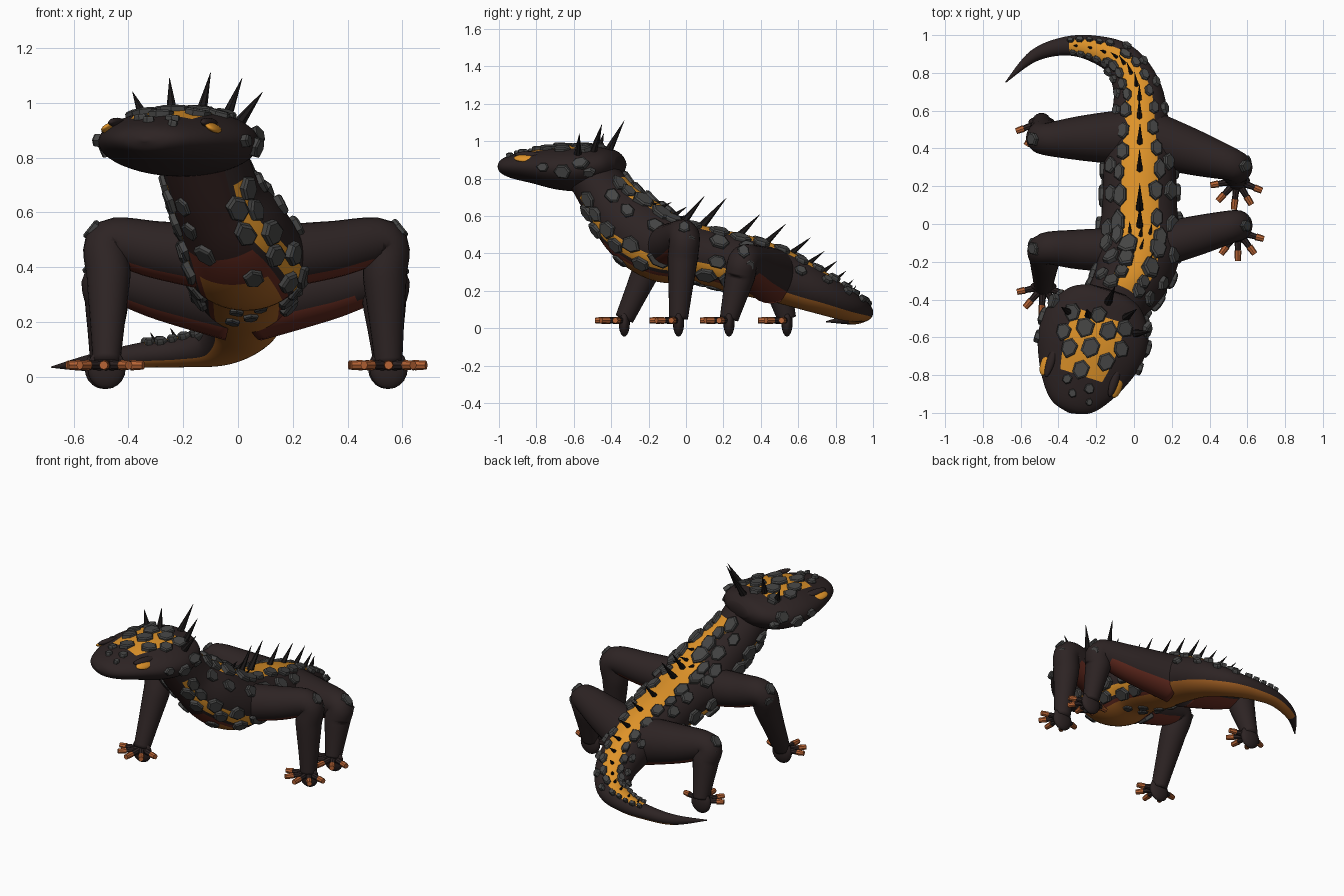
import bpy, bmesh, math, random
from mathutils import Vector, Matrix

random.seed(4)
if "Cube" in bpy.data.objects:
    bpy.data.objects.remove(bpy.data.objects["Cube"])

MATS = {}
def material(name, rgb):
    m = bpy.data.materials.new(name)
    m.use_nodes = True
    m.diffuse_color = (*rgb, 1)
    m.node_tree.nodes["Principled BSDF"].inputs["Base Color"].default_value = (*rgb, 1)
    MATS[name] = m

material("dark_skin", (.026, .017, .017))
material("throat_maroon", (.028, .013, .012))
material("rust", (.13, .024, .014))
material("belly_amber", (.39, .125, .018))
material("glowing_orange", (.73, .29, .022))
material("stone_grey", (.06, .06, .059))
material("spike_black", (.011, .009, .009))
material("claw_copper", (.47, .125, .035))
Z, Y = Vector((0, 0, 1)), Vector((0, 1, 0))

def finish(bm, name, mats, smooth):
    bmesh.ops.recalc_face_normals(bm, faces=bm.faces)
    me = bpy.data.meshes.new(name)
    for f in bm.faces:
        f.smooth = smooth
    bm.to_mesh(me)
    bm.free()
    ob = bpy.data.objects.new(name, me)
    bpy.context.collection.objects.link(ob)
    for m in mats:
        me.materials.append(MATS[m])

def section(st, u):
    """Catmull-Rom through stations (x, y, z, half width, half height)."""
    i = max(0, min(int(u), len(st) - 2))
    t = u - i
    a, b, c, d = (st[max(0, min(k, len(st) - 1))] for k in range(i - 1, i + 3))
    return [.5 * (2 * q + (r - p) * t + (2 * p - 5 * q + 4 * r - s) * t * t
                  + (3 * q - p - 3 * r + s) * t ** 3) for p, q, r, s in zip(a, b, c, d)]

def surface(st, u, deg, ref=Z):
    """Point, normal and lengthwise tangent; deg is measured from the top."""
    e = .02
    top = len(st) - 1
    s = section(st, u)
    tan = (Vector(section(st, min(u + e, top))[:3]) - Vector(section(st, max(u - e, 0))[:3])).normalized()
    side = tan.cross(ref).normalized()
    up = side.cross(tan)
    sn, cs = math.sin(math.radians(deg)), math.cos(math.radians(deg))
    w, h = max(s[3], .002), max(s[4], .002)
    point = Vector(s[:3]) + side * w * sn + up * h * cs
    return point, (side * sn / w + up * cs / h).normalized(), tan

def loft(name, st, rule, mats, ref=Z, sub=8, n=48):
    bm = bmesh.new()
    rings = []
    for k in range((len(st) - 1) * sub + 1):
        rings.append([bm.verts.new(surface(st, k / sub, j * 360 / n, ref)[0]) for j in range(n)])
    tags = []
    for k in range(len(rings) - 1):
        for j in range(n):
            f = bm.faces.new((rings[k][j], rings[k][(j + 1) % n], rings[k + 1][(j + 1) % n], rings[k + 1][j]))
            a = (j + .5) * 360 / n
            tags.append((f, (k + .5) / sub, min(a, 360 - a)))
    bm.faces.new(rings[0])
    bm.faces.new(rings[-1])
    bmesh.ops.recalc_face_normals(bm, faces=bm.faces)
    for f, u, a in tags:
        f.material_index = rule(u, a, f.normal)
    finish(bm, name, mats, True)

def plate(bm, at, long, wide, thick=.02):
    """Irregular six-sided scale with a chamfered top."""
    p, nrm, tan = at
    across = nrm.cross(tan)
    jitter = [random.uniform(.85, 1.12) for _ in range(6)]
    rings = []
    for lift, size in ((-.015, 1), (thick * .6, 1), (thick, .82)):
        rings.append([bm.verts.new(p + nrm * lift + size * jitter[i] * (
            tan * long * math.cos(i * math.pi / 3) + across * wide * math.sin(i * math.pi / 3))) for i in range(6)])
    for lo, hi in zip(rings, rings[1:]):
        for i in range(6):
            bm.faces.new((lo[i], lo[(i + 1) % 6], hi[(i + 1) % 6], hi[i]))
    bm.faces.new(rings[0])
    bm.faces.new(rings[-1])

def tube(bm, a, b, r1, r2, seg=8, index=0):
    d = b - a
    mat = Matrix.Translation((a + b) / 2) @ d.to_track_quat('Z', 'Y').to_matrix().to_4x4()
    made = bmesh.ops.create_cone(bm, cap_ends=True, segments=seg, radius1=r1, radius2=r2, depth=d.length, matrix=mat)
    for f in {f for v in made["verts"] for f in v.link_faces}:
        f.material_index = index

def ellipsoid(bm, at, size):
    p, nrm, tan = at
    rot = Matrix((tan, nrm.cross(tan), nrm)).transposed().to_4x4()
    bmesh.ops.create_uvsphere(bm, u_segments=16, v_segments=10, radius=1,
                              matrix=Matrix.Translation(p) @ rot @ Matrix.Diagonal((*size, 1)))

# Trunk and curled tail
BODY = [(-.13, -.5, .82, .165, .13), (-.08, -.39, .66, .17, .15), (-.01, -.27, .53, .2, .185),
        (.025, -.12, .43, .225, .185), (.03, .07, .395, .2, .155), (.03, .3, .34, .19, .16),
        (.03, .5, .28, .16, .145), (.02, .7, .195, .13, .115), (-.06, .855, .12, .1, .08),
        (-.2, .925, .092, .072, .058), (-.36, .942, .078, .05, .045), (-.53, .89, .052, .032, .032),
        (-.68, .75, .035, .003, .003)]
BODY_MATS = ["dark_skin", "throat_maroon", "rust", "belly_amber", "glowing_orange"]

def body_rule(u, a, nrm):
    if a < (30 if u < 8.6 else 38) and .6 < u < 9.9:
        return 4
    if 108 < a < 126 and .5 < u < 5:
        return 4
    if a > (135 if u < 6 else 118) and u < 11:
        return 1 if u < 1.7 else 2 if u < 2.4 or (u < 6 and a < 143) else 3
    return 0

loft("body", BODY, body_rule, BODY_MATS)

# Head, turned slightly to its right
HEAD = [(-.13 - .3 * s, -.33 - .95 * s, z, w, h) for s, z, w, h in (
    (.02, .88, .1, .04), (.07, .875, .2, .085), (.2, .855, .28, .12), (.35, .857, .285, .118),
    (.5, .863, .232, .09), (.62, .865, .16, .065), (.68, .865, .095, .04), (.705, .865, .01, .006))]
loft("head", HEAD, lambda u, a, nrm: int(a < 33 and 1.6 < u < 4), ["dark_skin", "glowing_orange"])

bm = bmesh.new()
for sgn in (-1, 1):
    ellipsoid(bm, surface(HEAD, 4, sgn * 59), (.06, .03, .014))
finish(bm, "eyes", ["glowing_orange"], True)
bm = bmesh.new()
for sgn in (-1, 1):
    ellipsoid(bm, surface(HEAD, 3.85, sgn * 47), (.085, .023, .018))
finish(bm, "brows", ["dark_skin"], True)

# Stone scales on the head
bm = bmesh.new()
for u, a, size in ((1.6, 2, .052), (2.3, 12, .056), (2.2, -14, .055), (2.95, -1, .057), (3.2, 22, .052),
                   (3.3, -22, .052), (3.8, 3, .05), (1.85, 32, .052), (1.85, -32, .052), (2.7, 33, .048),
                   (2.7, -33, .048), (4.3, 18, .03), (4.4, -18, .03), (4.8, 5, .024), (5, -30, .02)):
    plate(bm, surface(HEAD, u, a), size, size * .92, .016)
for sgn in (-1, 1):
    for u, a, size in ((1.75, 78, .048), (2.4, 97, .052), (3.1, 88, .035), (1.5, 108, .035)):
        plate(bm, surface(HEAD, u, sgn * a), size, size * .8, .016)
finish(bm, "head_scales", ["stone_grey"], False)

# Rows of stone scales along the trunk
def walk(u, end, stretch=1):
    while u < end:
        s = section(BODY, u)
        gap = (.02 + .42 * s[3]) * stretch
        yield u, gap
        speed = (Vector(section(BODY, u + .05)[:3]) - Vector(s[:3])).length / .05
        u += gap / speed

bm = bmesh.new()
for sgn in (-1, 1):
    for first, last, angle, stretch, long, wide in (
            (.7, 2.8, 24, 1.15, .48, .38), (2.9, 8.4, 28, 1.15, .48, .31), (8.5, 10, 36, 1, .45, .3),
            (1, 5.5, 54, 1.5, .35, .28), (.6, 3.2, 107, 1.2, .48, .38), (3.6, 5.3, 98, 1.4, .4, .28),
            (.8, 5.2, 125, 1.25, .44, .33), (5.6, 8.6, 56, 1.6, .27, .2)):
        for u, gap in walk(first + .1 * (sgn > 0), last, stretch):
            k = random.uniform(.85, 1.1)
            plate(bm, surface(BODY, u, sgn * angle + random.uniform(-5, 5)), gap * long * k, gap * wide * k, .02)
for u, a, size in ((.75, 205, .042), (1.2, 200, .042), (1.65, 190, .05), (2.3, 155, .05), (4, 165, .036),
                   (4.2, 190, .036), (4.5, 175, .036), (4.8, 195, .036)):
    plate(bm, surface(BODY, u, a), size, size * .8, .012)
finish(bm, "body_scales", ["stone_grey"], False)

# Spine spikes and head crest
bm = bmesh.new()
for u, length in ((2.2, .06), (2.8, .08), (3.45, .17), (3.9, .2), (4.75, .15), (5.4, .14), (6.05, .13), (6.5, .1),
                  (6.9, .09), (7.3, .08), (7.7, .07), (8.1, .06), (8.6, .05), (9.1, .04), (9.6, .035)):
    p, nrm, tan = surface(BODY, u, 0)
    tube(bm, p - nrm * .02, p + (nrm * .8 + tan * .55).normalized() * length, .008 + length * .08, .001, 6)
for u in (1.9, 3.1):
    for a in (-14, 14):
        p, nrm, tan = surface(BODY, u, a)
        tube(bm, p - nrm * .01, p + (nrm * .5 + tan).normalized() * .06, .012, .001, 6)
finish(bm, "spine_spikes", ["spike_black"], False)
bm = bmesh.new()
for base, tip in (((-.34, -.47, .94), (-.385, -.44, 1.04)), ((-.24, -.49, .95), (-.25, -.45, 1.09)),
                  ((-.14, -.42, .94), (-.1, -.33, 1.11)), ((-.05, -.5, .93), (.015, -.45, 1.09)),
                  ((.0, -.58, .92), (.09, -.57, 1.04))):
    tube(bm, Vector(base), Vector(tip), .024, .001, 7)
finish(bm, "head_crest", ["spike_black"], False)

# Legs with knee scales, feet and toes
def leg(name, hip, knee, foot, thick, heading):
    hip, knee, foot = Vector(hip), Vector(knee), Vector(foot)
    path = ((hip, thick), (hip.lerp(knee, .55), thick * .5 + .045), (knee, .084),
            (knee.lerp(foot, .28), .08), (knee.lerp(foot, .65), .064), (foot, .05))
    st = [(*p, r, r) for p, r in path]
    loft(name + "_leg", st, lambda u, a, nrm: int(u < 1.6 and nrm.z < -.6), ["dark_skin", "rust"], Y, 6, 24)
    out = math.copysign(1, knee.x)
    bm = bmesh.new()
    for offset, size in (((.75 * out, 0, .6), .042), ((.9 * out, .4, -.3), .034)):
        d = Vector(offset).normalized()
        plate(bm, (knee + d * .076, d, d.cross(Y).normalized()), size, size * .85, .016)
    finish(bm, name + "_knee_scales", ["stone_grey"], False)
    bm = bmesh.new()
    ground = Vector((foot.x, foot.y, .03))
    ellipsoid(bm, (ground, Z, Y), (.03, .07, .075))
    finish(bm, name + "_foot", ["dark_skin"], True)
    bm = bmesh.new()
    for k in range(-2, 3):
        ang = math.radians(heading + 37 * k)
        d = Vector((math.sin(ang), -math.cos(ang), 0))
        a, b, c = (ground + d * r + Z * .012 for r in (.03, .1, .155 - .006 * abs(k)))
        tube(bm, a, b, .02, .015)
        tube(bm, b, c, .019, .016, 8, 1)
    finish(bm, name + "_toes", ["dark_skin", "claw_copper"], False)

leg("front_left", (.1, -.12, .43), (.53, -.01, .49), (.55, -.04, .05), .12, 0)
leg("front_right", (-.08, -.14, .43), (-.47, -.13, .49), (-.48, -.33, .05), .12, -4)
leg("rear_left", (.06, .46, .28), (.53, .31, .36), (.545, .23, .05), .15, -6)
leg("rear_right", (-.02, .46, .28), (-.475, .45, .36), (-.49, .54, .05), .15, 4)
